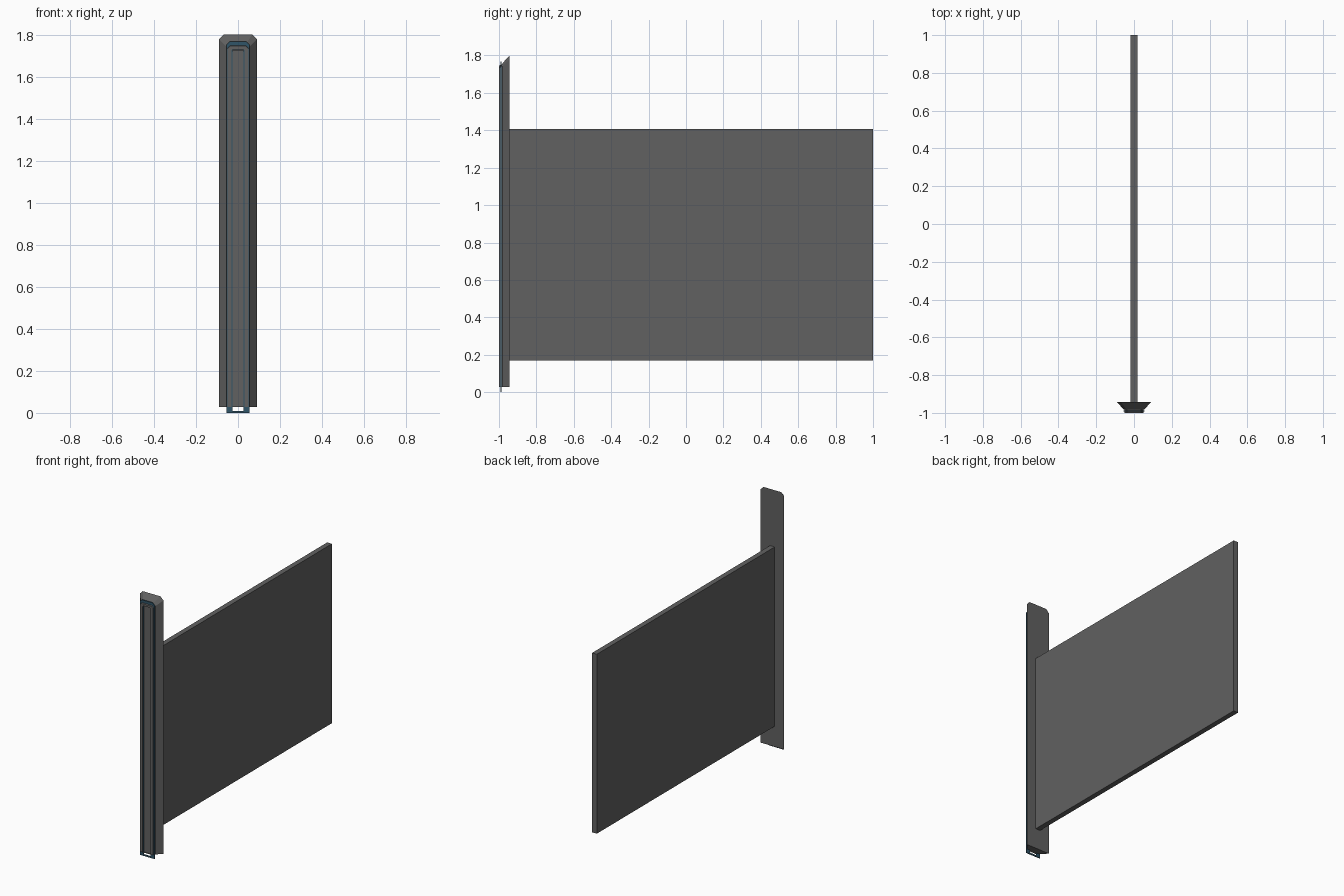
import bpy, bmesh

if "Cube" in bpy.data.objects:
    bpy.data.objects.remove(bpy.data.objects["Cube"])


def material(name, rgb):
    m = bpy.data.materials.new(name)
    m.diffuse_color = (*rgb, 1)
    m.use_nodes = True
    m.node_tree.nodes["Principled BSDF"].inputs["Base Color"].default_value = m.diffuse_color
    return m


GREY = material("dark_grey", (0.12, 0.12, 0.12))
BLUE = material("dark_blue", (0.03, 0.09, 0.14))


def outline(y, half, z0, z1, cut):
    # upright rectangle with clipped top corners
    return [(-half, y, z0), (half, y, z0), (half, y, z1 - cut),
            (half - cut, y, z1), (cut - half, y, z1), (-half, y, z1 - cut)]


def loft(name, loops, mat, closed=False):
    # skin successive outlines; closed makes a hollow frame
    bm = bmesh.new()
    rings = [[bm.verts.new(p) for p in loop] for loop in loops]
    pairs = list(zip(rings, rings[1:]))
    if closed:
        pairs.append((rings[-1], rings[0]))
    else:
        bm.faces.new(rings[0])
        bm.faces.new(rings[-1])
    for a, b in pairs:
        for i in range(len(a)):
            j = (i + 1) % len(a)
            bm.faces.new((a[i], a[j], b[j], b[i]))
    bmesh.ops.recalc_face_normals(bm, faces=bm.faces)
    me = bpy.data.meshes.new(name)
    bm.to_mesh(me)
    bm.free()
    me.materials.append(mat)
    ob = bpy.data.objects.new(name, me)
    bpy.context.collection.objects.link(ob)
    return ob


# long flat barrier panel
bpy.ops.mesh.primitive_cube_add(size=1, location=(0, 0.0275, 0.788))
panel = bpy.context.object
panel.name = "barrier_panel"
panel.scale = (0.036, 1.945, 1.24)
panel.data.materials.append(GREY)

# tapered end post
loft("end_post", [outline(-0.943, 0.09, 0.027, 1.80, 0.022),
                  outline(-0.982, 0.055, 0.027, 1.758, 0.015)], GREY)

# raised frame on the post front
loft("front_frame", [outline(-0.980, 0.05, 0.027, 1.755, 0.012),
                     outline(-1.000, 0.05, 0.027, 1.745, 0.012),
                     outline(-1.000, 0.03, 0.027, 1.732, 0.006),
                     outline(-0.980, 0.03, 0.027, 1.732, 0.006)], GREY, True)

# recessed inner panel
loft("inner_panel", [outline(-0.980, 0.025, 0.027, 1.727, 0.005),
                     outline(-0.990, 0.025, 0.027, 1.727, 0.005)], GREY)

# thin light strip around the frame, reaching the ground
loft("light_strip", [outline(-0.987, 0.055, 0.0, 1.767, 0.015),
                     outline(-0.993, 0.055, 0.0, 1.767, 0.015),
                     outline(-0.993, 0.027, 0.01, 1.730, 0.005),
                     outline(-0.987, 0.027, 0.01, 1.730, 0.005)], BLUE, True)
